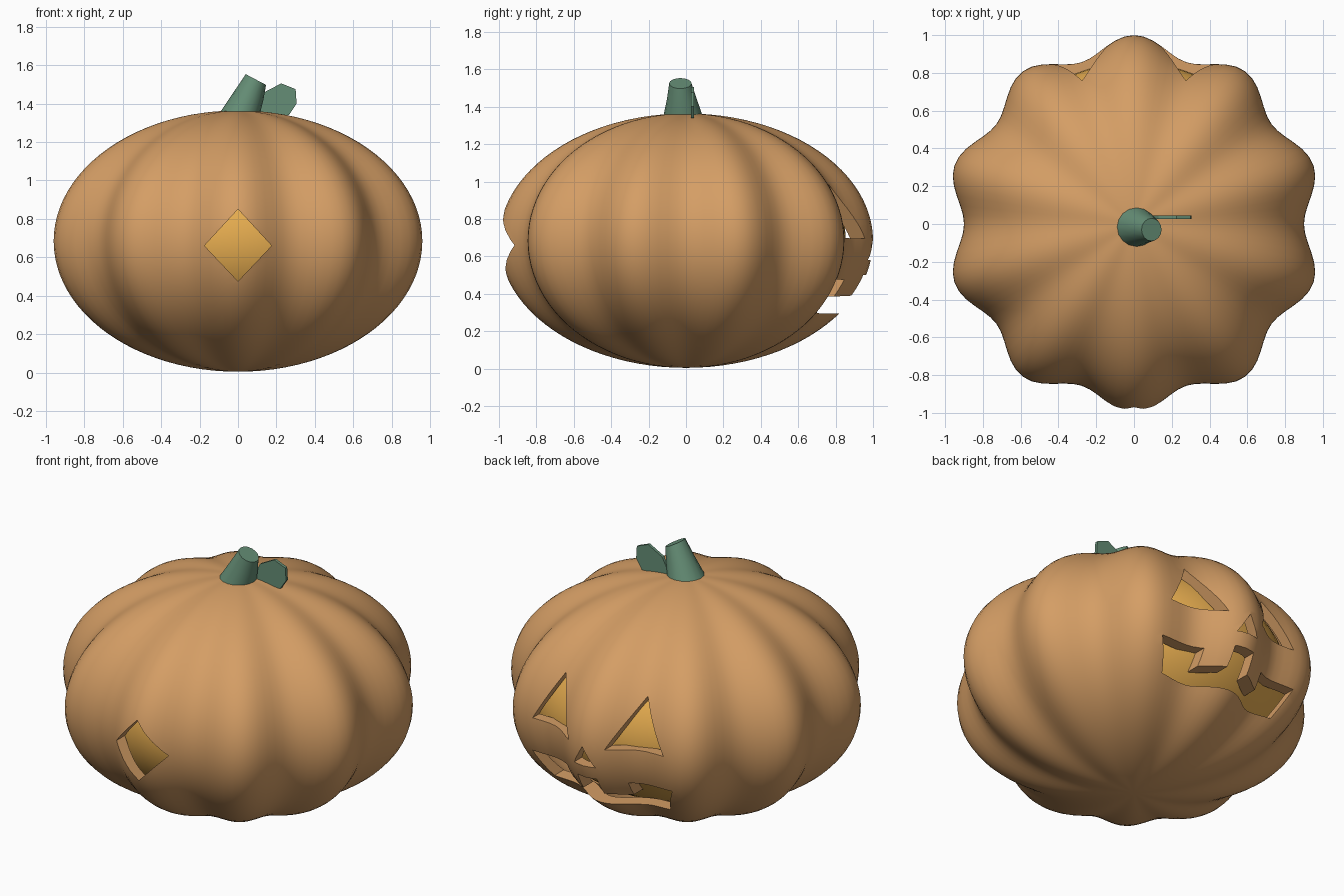
import bpy, bmesh
from math import sin, cos, pi, radians
from mathutils import Vector

if "Cube" in bpy.data.objects:
    bpy.data.objects.remove(bpy.data.objects["Cube"])

def material(name, rgb):
    m = bpy.data.materials.new(name)
    m.diffuse_color = (*rgb, 1)
    m.use_nodes = True
    m.node_tree.nodes["Principled BSDF"].inputs["Base Color"].default_value = m.diffuse_color
    return m

orange = material("rind_orange", (0.66, 0.34, 0.13))
yellow = material("glow_yellow", (0.80, 0.42, 0.08))
green = material("stem_green", (0.13, 0.27, 0.18))

def make(name, bm, mat=None):
    bmesh.ops.recalc_face_normals(bm, faces=bm.faces)
    me = bpy.data.meshes.new(name)
    bm.to_mesh(me)
    bm.free()
    ob = bpy.data.objects.new(name, me)
    bpy.context.collection.objects.link(ob)
    if mat:
        me.materials.append(mat)
    return ob

def smooth(ob, angle=35):
    bpy.ops.object.select_all(action='DESELECT')
    ob.select_set(True)
    bpy.context.view_layer.objects.active = ob
    bpy.ops.object.shade_smooth_by_angle(angle=radians(angle))

def prism(bm, pts, y0, y1):
    """Extrude an (x, z) outline along y."""
    f = bm.faces.new([bm.verts.new((x, y0, z)) for x, z in pts])
    ext = bmesh.ops.extrude_face_region(bm, geom=[f])
    verts = [v for v in ext["geom"] if isinstance(v, bmesh.types.BMVert)]
    bmesh.ops.translate(bm, verts=verts, vec=(0, y1 - y0, 0))

ZC = 0.684

def globe(name, radius, height, rib, seg, rings, mat):
    """Squashed sphere with ten ribs."""
    bm = bmesh.new()
    bmesh.ops.create_uvsphere(bm, u_segments=seg, v_segments=rings, radius=1)
    for v in bm.verts:
        h = Vector((v.co.x, v.co.y))
        a = h.angle_signed(Vector((0, 1))) if h.length > 1e-5 else 0
        k = radius * (1 - rib + rib * cos(10 * a))
        v.co = (v.co.x * k, v.co.y * k, ZC + v.co.z * height)
    return make(name, bm, mat)

# Hollow ribbed rind
rind = globe("pumpkin_rind", 1.0, 0.68, 0.05, 120, 48, orange)
sol = rind.modifiers.new("thickness", 'SOLIDIFY')
sol.thickness = 0.065
sol.offset = -1

# Carved openings: eyes, nose and mouth at the back, diamond at the front
bm = bmesh.new()
for s in (-1, 1):
    prism(bm, [(s * 0.12, 0.695), (s * 0.44, 0.70), (s * 0.275, 0.99)], 0.4, 1.3)
prism(bm, [(-0.07, 0.58), (0.07, 0.58), (0, 0.70)], 0.4, 1.3)
half = [(0.065, 0.50), (0.07, 0.39), (0.205, 0.385), (0.205, 0.475),
        (0.47, 0.48), (0.39, 0.31), (0.2, 0.295)]
prism(bm, half + [(-x, z) for x, z in reversed(half)], 0.4, 1.3)
prism(bm, [(0, 0.475), (0.175, 0.66), (0, 0.85), (-0.175, 0.66)], -1.3, -0.4)
cutter = make("carving_cutter", bm)
cutter.hide_render = True

cut = rind.modifiers.new("carve", 'BOOLEAN')
cut.operation = 'DIFFERENCE'
cut.solver = 'EXACT'
cut.object = cutter
bpy.context.view_layer.update()
dg = bpy.context.evaluated_depsgraph_get()
carved = bpy.data.meshes.new_from_object(rind.evaluated_get(dg))
rind.modifiers.clear()
rind.data = carved
bpy.data.objects.remove(cutter)
smooth(rind)

# Glowing inner core seen through the openings
smooth(globe("inner_glow", 0.855, 0.585, 0.0, 64, 32, yellow))

# Leaning tapered stem
bm = bmesh.new()
axis = Vector((0.09, -0.015, 0.17)).normalized()
side = Vector((axis.z, 0, -axis.x)).normalized()
N = 16
rings = []
for c, r, tilt in (((0.005, -0.015, 1.34), 0.108, 0), ((0.055, -0.022, 1.44), 0.08, 0.5),
                   ((0.093, -0.03, 1.525), 0.06, 1)):
    u = Vector((1, 0, 0)).lerp(side, tilt).normalized()
    rings.append([bm.verts.new(Vector(c) + r * (u * cos(2 * pi * i / N) + Vector((0, sin(2 * pi * i / N), 0))))
                  for i in range(N)])
for a, b in zip(rings, rings[1:]):
    for i in range(N):
        j = (i + 1) % N
        bm.faces.new((a[i], a[j], b[j], b[i]))
bm.faces.new(rings[0])
bm.faces.new(rings[-1])
smooth(make("stem", bm, green))

# Thin flat leaf beside the stem
bm = bmesh.new()
prism(bm, [(0.08, 1.36), (0.13, 1.455), (0.225, 1.505), (0.3, 1.475), (0.305, 1.4),
           (0.265, 1.34), (0.18, 1.345)], 0.026, 0.044)
make("leaf", bm, green)
